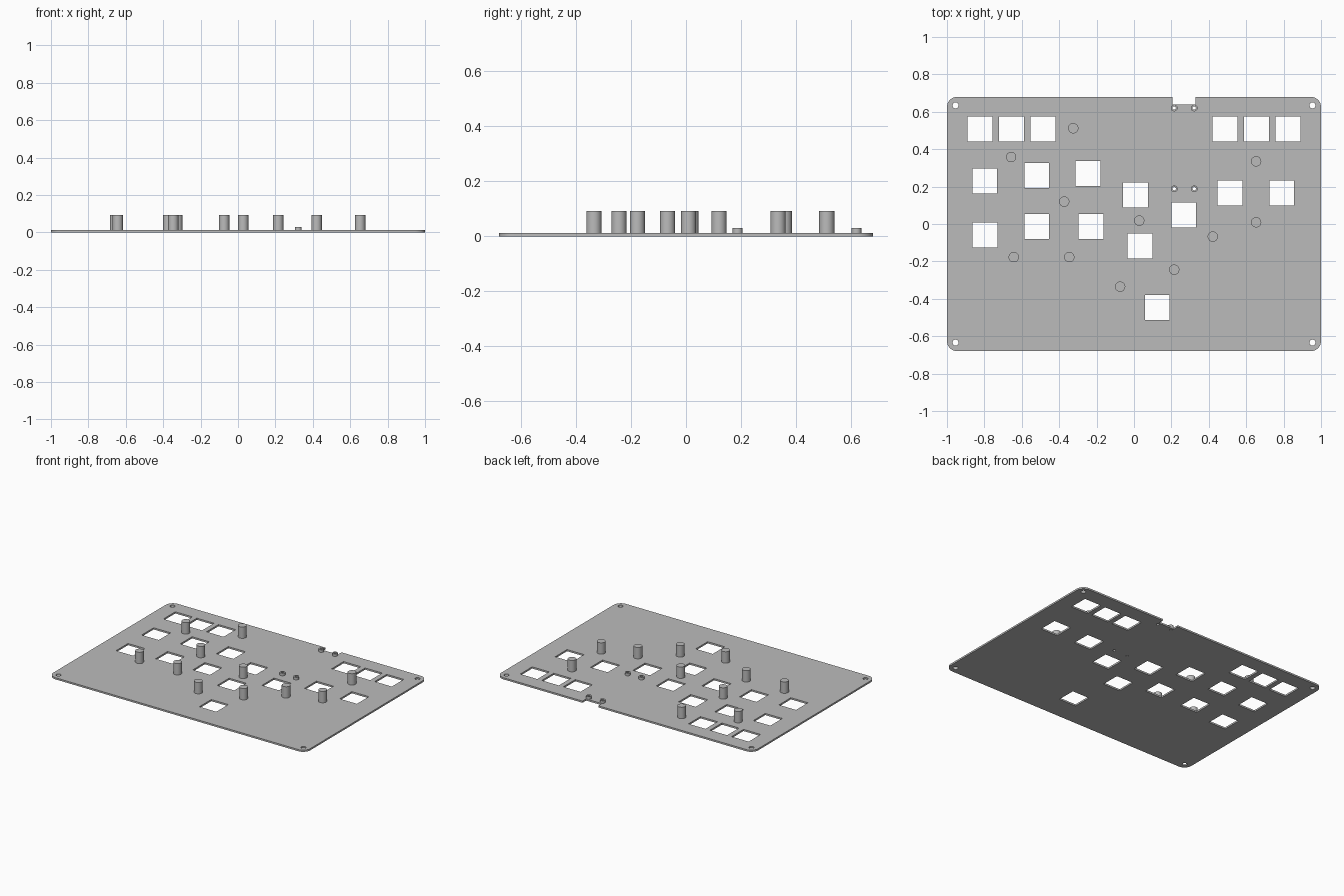
import bpy
import bmesh
from math import cos, sin, pi

cube = bpy.data.objects.get("Cube")
if cube:
    bpy.data.objects.remove(cube, do_unlink=True)

grey = bpy.data.materials.new("plain grey")
grey.use_nodes = True
COLOR = (0.5, 0.5, 0.5, 1)
grey.diffuse_color = COLOR
grey.node_tree.nodes["Principled BSDF"].inputs["Base Color"].default_value = COLOR

HALF_X, HALF_Y, THICK = 1.0, 0.68, 0.012
CORNER = 0.055


def arc(x, y, r, start=0.0, sweep=2 * pi, steps=32, closed=True):
    count = steps if closed else steps + 1
    return [(x + r * cos(start + sweep * i / steps),
             y + r * sin(start + sweep * i / steps)) for i in range(count)]


def square(x, y, size):
    h = size / 2
    return [(x - h, y - h), (x + h, y - h), (x + h, y + h), (x - h, y + h)]


def slab(name, loops, z0, z1):
    """Extrude an outline (first loop) with holes (other loops) from z0 to z1."""
    curve = bpy.data.curves.new(name, 'CURVE')
    curve.dimensions = '2D'
    curve.fill_mode = 'BOTH'
    curve.extrude = (z1 - z0) / 2
    for loop in loops:
        spline = curve.splines.new('POLY')
        spline.points.add(len(loop) - 1)
        for point, (x, y) in zip(spline.points, loop):
            point.co = (x, y, 0, 1)
        spline.use_cyclic_u = True
    helper = bpy.data.objects.new(name + "_curve", curve)
    mesh = bpy.data.meshes.new_from_object(helper)
    bpy.data.objects.remove(helper)
    bpy.data.curves.remove(curve)

    bm = bmesh.new()
    bm.from_mesh(mesh)
    bmesh.ops.remove_doubles(bm, verts=bm.verts, dist=1e-5)
    bmesh.ops.translate(bm, verts=bm.verts, vec=(0, 0, (z0 + z1) / 2))
    bmesh.ops.recalc_face_normals(bm, faces=bm.faces)
    bm.to_mesh(mesh)
    bm.free()
    mesh.materials.clear()
    mesh.materials.append(grey)
    obj = bpy.data.objects.new(name, mesh)
    bpy.context.collection.objects.link(obj)
    bpy.ops.object.select_all(action='DESELECT')
    obj.select_set(True)
    bpy.context.view_layer.objects.active = obj
    bpy.ops.object.shade_smooth_by_angle()
    return obj


# Plate outline: rounded corners with a notch in the back edge
outline = []
for quarter, (sx, sy) in enumerate([(1, 1), (-1, 1), (-1, -1), (1, -1)]):
    outline += arc(sx * (HALF_X - CORNER), sy * (HALF_Y - CORNER), CORNER,
                   quarter * pi / 2, pi / 2, 8, closed=False)
    if quarter == 0:
        outline += [(0.33, HALF_Y), (0.33, 0.64), (0.207, 0.64), (0.207, HALF_Y)]

# Square openings: two groups of three along the back, the rest scattered
openings = [(side * 0.655 + step * 0.168, 0.507)
            for side in (-1, 1) for step in (-1, 0, 1)]
openings += [(-0.798, 0.23), (-0.52, 0.26), (-0.245, 0.27), (0.009, 0.156),
             (0.266, 0.048), (0.514, 0.166), (0.79, 0.166), (-0.796, -0.058),
             (-0.52, -0.013), (-0.229, -0.013), (0.033, -0.117), (0.124, -0.446)]

# Screw holes at the corners and through the four short standoffs
corner_holes = [(x, y) for x in (-0.954, 0.954) for y in (-0.634, 0.634)]
standoffs = [(x, y) for x in (0.215, 0.322) for y in (0.188, 0.62)]

slab("plate",
     [outline]
     + [square(x, y, 0.133) for x, y in openings]
     + [arc(x, y, 0.016) for x, y in corner_holes]
     + [arc(x, y, 0.009) for x, y in standoffs],
     0, THICK)

# Short hollow standoffs
for i, (x, y) in enumerate(standoffs, 1):
    slab(f"standoff_{i}", [arc(x, y, 0.018), arc(x, y, 0.009)], THICK, 0.03)

# Tall solid support pegs
pegs = [(-0.325, 0.512), (-0.657, 0.358), (-0.373, 0.12), (0.028, 0.018),
        (-0.643, -0.177), (-0.346, -0.177), (-0.074, -0.335), (0.215, -0.244),
        (0.421, -0.067), (0.653, 0.009), (0.653, 0.335)]
for i, (x, y) in enumerate(pegs, 1):
    slab(f"peg_{i}", [arc(x, y, 0.0275)], THICK / 2, 0.092)
